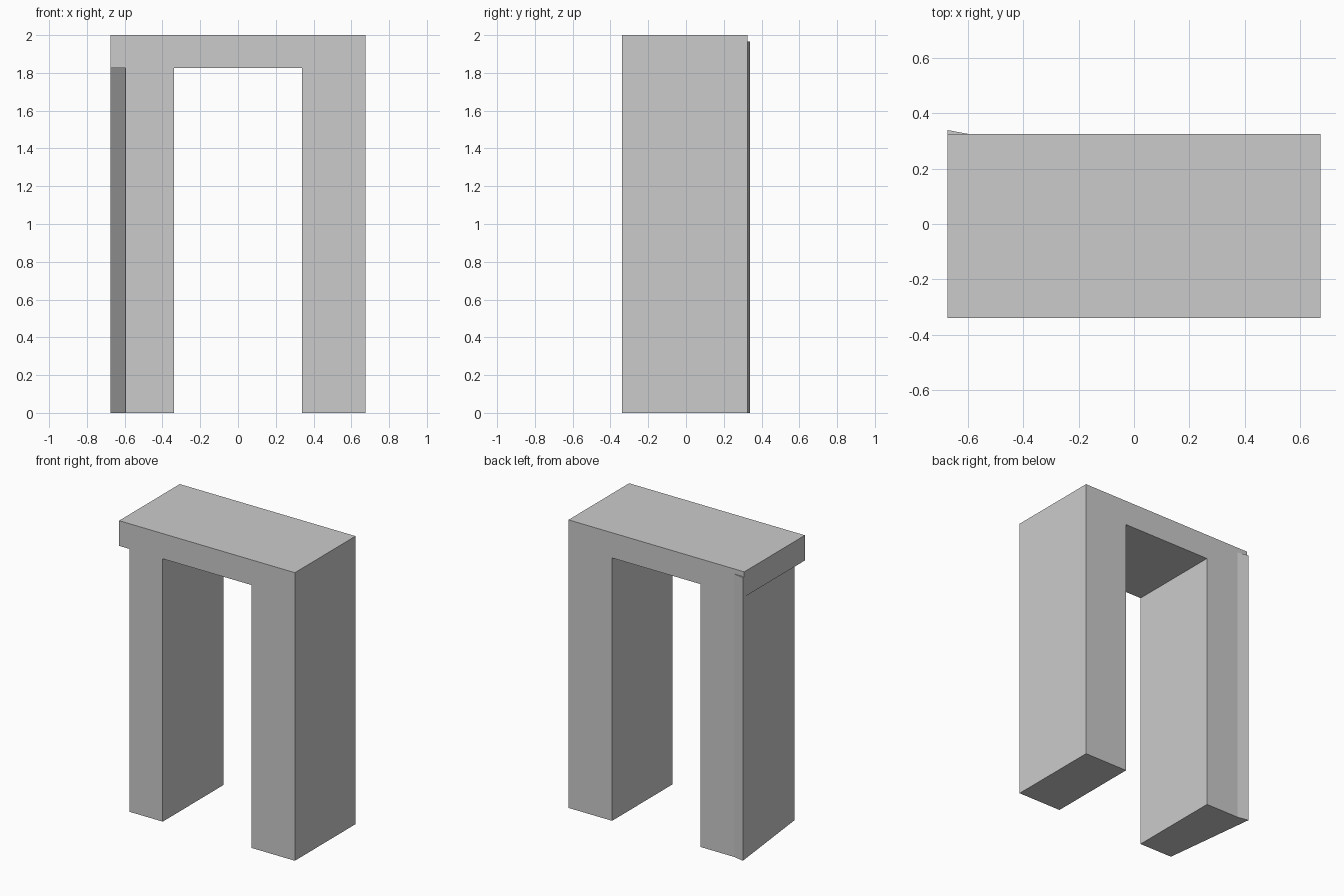
import bpy
import bmesh
from mathutils import Vector

cube = bpy.data.objects.get("Cube")
if cube:
    bpy.data.objects.remove(cube, do_unlink=True)

GREY = (0.6, 0.6, 0.6, 1.0)
stone = bpy.data.materials.new("plain grey")
stone.use_nodes = True
stone.diffuse_color = GREY
shader = next(n for n in stone.node_tree.nodes if n.type == 'BSDF_PRINCIPLED')
shader.inputs["Base Color"].default_value = GREY

HALF_W, INNER, SKEW = 0.675, 0.34, 0.595
FRONT, BACK, BACK_TIP = -0.34, 0.325, 0.34
SOFFIT, WEDGE_TOP, TOP = 1.825, 1.965, 2.0


def prism(name, outline, sweep):
    """Extrude a closed outline along a vector into a flat-shaded solid."""
    bm = bmesh.new()
    face = bm.faces.new([bm.verts.new(p) for p in outline])
    result = bmesh.ops.extrude_face_region(bm, geom=[face], use_keep_orig=True)
    moved = [g for g in result["geom"] if isinstance(g, bmesh.types.BMVert)]
    bmesh.ops.translate(bm, verts=moved, vec=Vector(sweep))
    bmesh.ops.recalc_face_normals(bm, faces=bm.faces)
    mesh = bpy.data.meshes.new(name)
    bm.to_mesh(mesh)
    bm.free()
    mesh.materials.append(stone)
    obj = bpy.data.objects.new(name, mesh)
    bpy.context.collection.objects.link(obj)
    return obj


# Lintel and straight left leg as one continuous profile
profile = [(-HALF_W, SOFFIT), (INNER, SOFFIT), (INNER, 0),
           (HALF_W, 0), (HALF_W, TOP), (-HALF_W, TOP)]
prism("lintel_and_left_leg", [(x, FRONT, z) for x, z in profile],
      (0, BACK - FRONT, 0))

# Right leg with its slanted outer side
footprint = [(-INNER, FRONT), (-INNER, BACK), (-SKEW, BACK),
             (-HALF_W, BACK_TIP), (-SKEW, FRONT)]
prism("right_leg", [(x, y, 0) for x, y in footprint], (0, 0, SOFFIT))

# Sliver of the leg that rises behind the lintel
sliver = [(-SKEW, BACK), (-HALF_W, BACK_TIP), (-HALF_W, BACK)]
prism("right_leg_back_wedge", [(x, y, SOFFIT) for x, y in sliver],
      (0, 0, WEDGE_TOP - SOFFIT))
